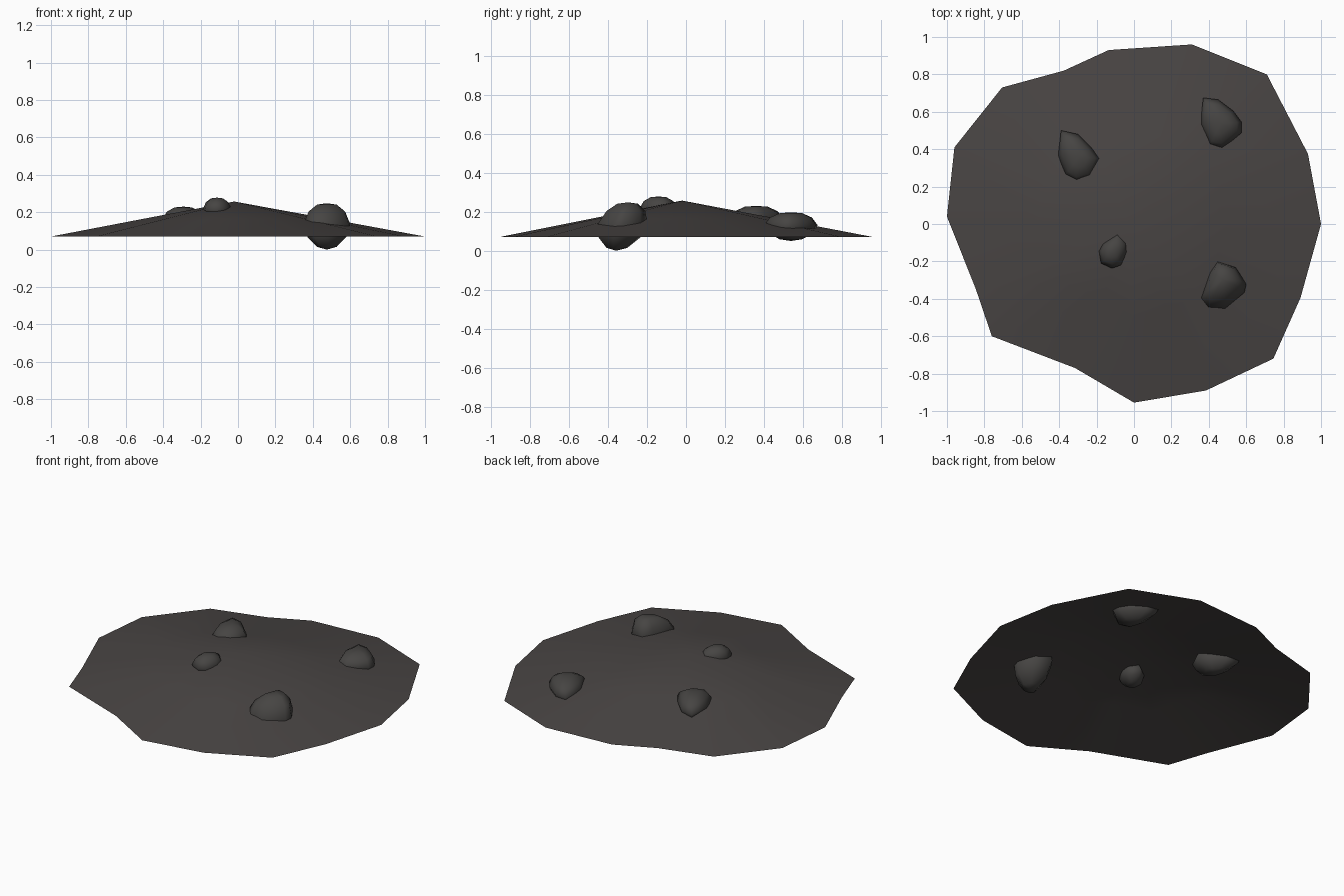
import bpy, bmesh

if "Cube" in bpy.data.objects:
    bpy.data.objects.remove(bpy.data.objects["Cube"])

def material(name, rgb):
    m = bpy.data.materials.new(name)
    m.diffuse_color = (*rgb, 1)
    m.use_nodes = True
    m.node_tree.nodes["Principled BSDF"].inputs["Base Color"].default_value = m.diffuse_color
    return m

DIRT = material("dark dirt", (0.066, 0.059, 0.057))
STONE = material("dark stone", (0.062, 0.059, 0.056))

def loft(name, bottom, rings, top, mat):
    """Skin stacked rings of equal count, closing each end with a pole if given."""
    bm = bmesh.new()
    loops = [[bm.verts.new(p) for p in r] for r in rings]
    n = len(loops[0])
    for a, b in zip(loops, loops[1:]):
        for i in range(n):
            j = (i + 1) % n
            bm.faces.new((a[i], a[j], b[j], b[i]))
    for pole, ring, flip in ((bottom, loops[0], True), (top, loops[-1], False)):
        if pole:
            v = bm.verts.new(pole)
            for i in range(n):
                a, b = ring[i], ring[(i + 1) % n]
                bm.faces.new((b, a, v) if flip else (a, b, v))
    for f in bm.faces:
        f.smooth = True
    me = bpy.data.meshes.new(name)
    bm.to_mesh(me)
    bm.free()
    me.materials.append(mat)
    ob = bpy.data.objects.new(name, me)
    bpy.context.collection.objects.link(ob)

# Shallow open mound with an irregular 16-sided rim
rim = [(1, 0), (.93, .375), (.71, .80), (.31, .96), (-.135, .93), (-.375, .82),
       (-.705, .73), (-.96, .41), (-1, .04), (-.845, -.35), (-.76, -.60),
       (-.315, -.77), (0, -.955), (.385, -.89), (.745, -.72), (.89, -.395)]
apex = (-.02, -.02, .257)
outer = [(x, y, .07) for x, y in rim]
middle = [((x + apex[0]) / 2, (y + apex[1]) / 2, .164) for x, y in rim]
loft("dirt_mound", None, [outer, middle], apex, DIRT)

# Embedded stones: plan outline (counter-clockwise), bottom, top, lean in y
def stone(name, outline, z0, z1, lean):
    cx = (min(p[0] for p in outline) + max(p[0] for p in outline)) / 2
    cy = (min(p[1] for p in outline) + max(p[1] for p in outline)) / 2
    def ring(t, s):
        return [(cx + (x - cx) * s, cy + (y - cy) * s + lean * (t - .5),
                 z0 + (z1 - z0) * t) for x, y in outline]
    layers = [ring(.06, .42), ring(.27, .83), ring(.55, 1), ring(.82, .78), ring(.97, .42)]
    loft(name, (cx, cy - lean / 2, z0), layers, (cx, cy + lean / 2, z1), STONE)

stone("stone_back_left", [(-.18, .35), (-.23, .41), (-.30, .48), (-.39, .50),
      (-.405, .37), (-.37, .26), (-.31, .22), (-.23, .245)], .08, .23, 0)
stone("stone_back_right", [(.575, .545), (.53, .605), (.45, .665), (.37, .675),
      (.355, .535), (.40, .415), (.47, .40), (.575, .487)], .05, .197, 0)
stone("stone_front_right", [(.60, -.325), (.545, -.235), (.445, -.20), (.40, -.265),
      (.35, -.41), (.395, -.455), (.487, -.455), (.59, -.37)], 0, .248, .06)
stone("stone_centre", [(-.037, -.10), (-.085, -.045), (-.165, -.105), (-.187, -.145),
      (-.176, -.21), (-.118, -.237), (-.07, -.22), (-.037, -.15)], .15, .278, 0)
